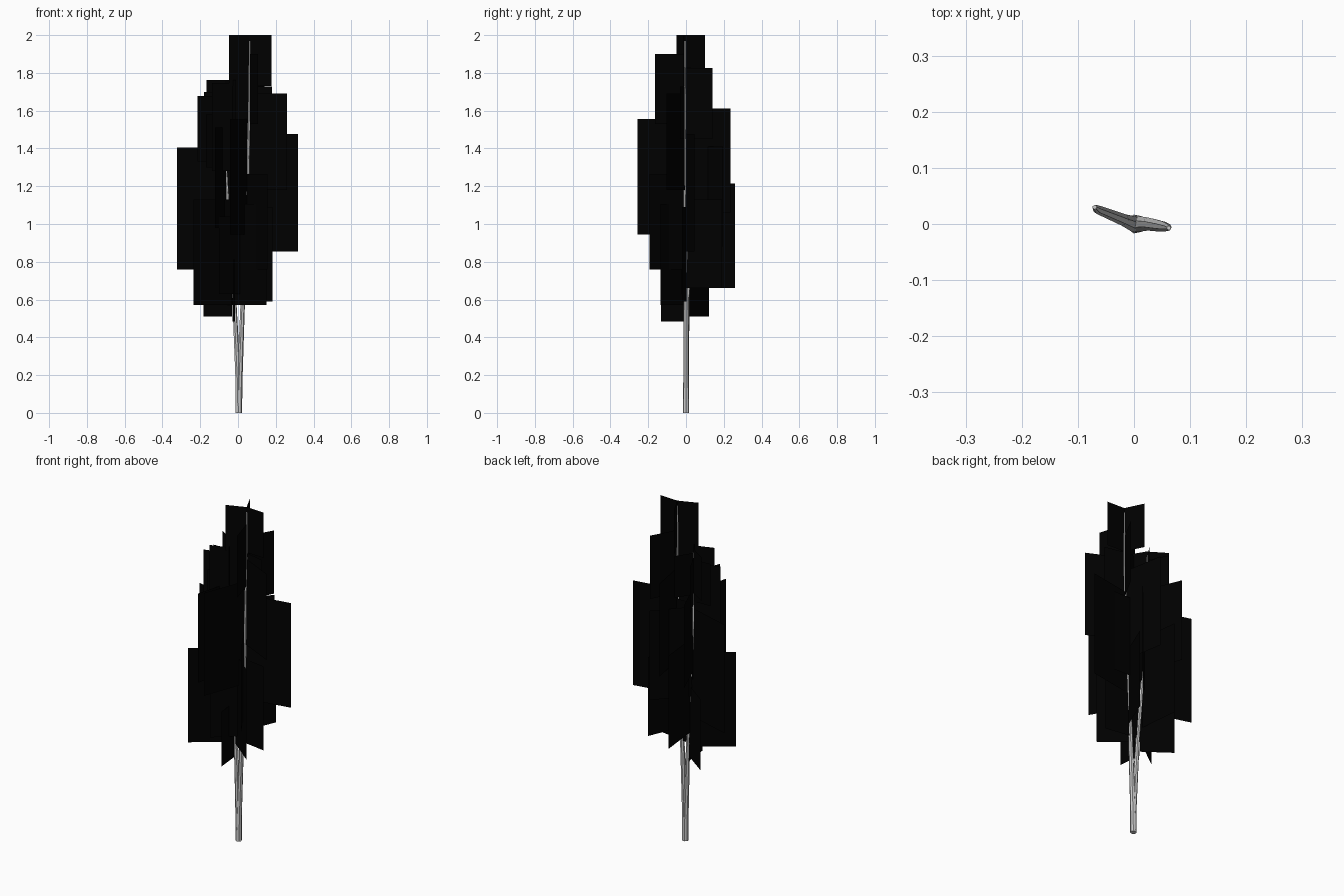
import bpy, bmesh, math
from mathutils import Vector

if "Cube" in bpy.data.objects:
    bpy.data.objects.remove(bpy.data.objects["Cube"])

# Stem paths: x, y, z, radius
LEFT = [(0.003, 0, 0, .017), (0.001, 0, .15, .015), (-.02, .008, .6, .011),
        (-.05, .02, 1.04, .009), (-.065, .026, 1.3, .008), (-.07, .03, 1.74, .004)]
RIGHT = [(0.005, 0, 0, .017), (.008, 0, .15, .015), (.027, 0, .65, .012),
         (.05, -.004, 1.2, .010), (.06, -.006, 1.6, .007), (.062, -.007, 1.97, .004)]

# Outer edge of each leaf card: x, y, bottom z
LEFT_CARDS = [(-.322, .1, .76), (-.147, .228, 1.03), (-.067, .26, .66), (.103, .196, .88),
              (-.182, .123, .51), (-.168, .092, 1.5), (-.124, .14, 1.43), (-.009, .121, 1.49),
              (-.215, -.017, 1.33), (-.17, -.042, 1.3), (-.235, -.133, .57), (-.123, -.202, .98),
              (-.015, -.132, .485), (.155, .022, .95), (-.18, .026, 1.45), (-.01, -.07, 1.5),
              (.182, -.02, .59), (.15, -.135, .57)]
RIGHT_CARDS = [(.01, .236, 1.06), (.118, .19, .66), (.14, .14, 1.45), (.317, .045, .855),
               (-.137, -.073, 1.28), (-.1, -.12, .63), (-.043, -.258, .945), (.107, -.163, 1.53),
               (.157, -.194, .76), (.26, -.103, 1.18),
               (.18, -.033, 1.45), (.177, -.012, 1.73), (.01, .1, 1.73), (-.048, -.05, 1.73)]
RATIO = 2.26  # card height over width

leaf_mat = bpy.data.materials.new("dark_leaf")
leaf_mat.diffuse_color = (0.0, 0.0, 0.0, 1)
leaf_mat.use_nodes = True
leaf_mat.node_tree.nodes["Principled BSDF"].inputs["Base Color"].default_value = leaf_mat.diffuse_color


def finish(bm, name, mat=None):
    me = bpy.data.meshes.new(name)
    bm.to_mesh(me)
    bm.free()
    ob = bpy.data.objects.new(name, me)
    bpy.context.collection.objects.link(ob)
    if mat:
        me.materials.append(mat)
    return ob


def stem(name, path, sides=7):
    bm = bmesh.new()
    rings = [[bm.verts.new((x + r * math.cos(i * math.tau / sides),
                            y + r * math.sin(i * math.tau / sides), z))
              for i in range(sides)] for x, y, z, r in path]
    for a, b in zip(rings, rings[1:]):
        for i in range(sides):
            j = (i + 1) % sides
            bm.faces.new((a[i], a[j], b[j], b[i]))
    bm.faces.new(rings[0][::-1])
    bm.faces.new(rings[-1])
    finish(bm, name)


def stem_point(path, z):
    for p, q in zip(path, path[1:]):
        if z <= q[2]:
            return Vector(p[:2]).lerp(Vector(q[:2]), (z - p[2]) / (q[2] - p[2]))
    return Vector(path[-1][:2])


def foliage(name, path, cards):
    bm = bmesh.new()
    for x, y, z in cards:
        root = stem_point(path, z + .25)
        top = z + RATIO * (Vector((x, y)) - root).length
        if z > 1.7:
            top = 2.0  # crown tip
        corners = [(*root, z), (x, y, z), (x, y, top), (*root, top)]
        bm.faces.new([bm.verts.new(c) for c in corners])
    finish(bm, name, leaf_mat)


# Twin trunk
stem("left_trunk", LEFT)
stem("right_trunk", RIGHT)

# Upright leaf cards
foliage("left_foliage", LEFT, LEFT_CARDS)
foliage("right_foliage", RIGHT, RIGHT_CARDS)
